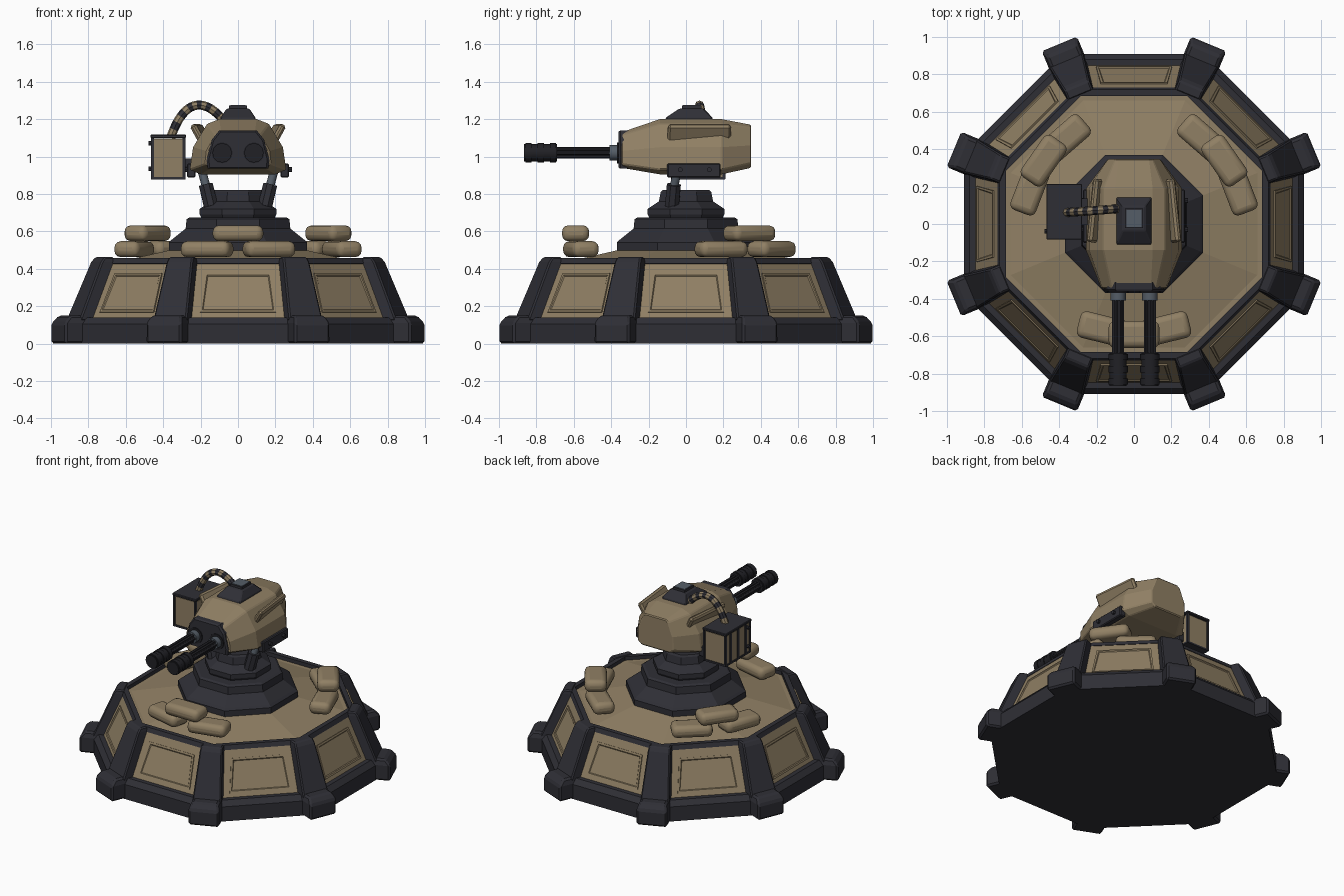
import bpy, bmesh, math
from mathutils import Vector, Matrix

if "Cube" in bpy.data.objects:
    bpy.data.objects.remove(bpy.data.objects["Cube"])


def material(name, rgb):
    m = bpy.data.materials.new(name)
    m.diffuse_color = (*rgb, 1)
    m.use_nodes = True
    m.node_tree.nodes["Principled BSDF"].inputs["Base Color"].default_value = m.diffuse_color
    return m


TAN = material("tan_armour", (0.28, 0.215, 0.128))
DARK = material("dark_frame", (0.028, 0.028, 0.036))
BLACK = material("gun_black", (0.015, 0.015, 0.019))
GREY = material("steel_grey", (0.09, 0.11, 0.135))


def finish(name, bm, mats, bevel=0, segs=1, smooth=False):
    bmesh.ops.recalc_face_normals(bm, faces=bm.faces[:])
    me = bpy.data.meshes.new(name)
    bm.to_mesh(me)
    bm.free()
    for m in mats:
        me.materials.append(m)
    ob = bpy.data.objects.new(name, me)
    bpy.context.collection.objects.link(ob)
    if bevel:
        b = ob.modifiers.new("bevel", 'BEVEL')
        b.width, b.segments = bevel, segs
    if smooth:
        bpy.ops.object.select_all(action='DESELECT')
        ob.select_set(True)
        bpy.context.view_layer.objects.active = ob
        bpy.ops.object.shade_smooth_by_angle(angle=math.radians(40))
    return ob


def loft(name, rings, mats, closed=False, stripe=0, **kw):
    """Skin a list of point rings; cap the ends or close the loop."""
    bm = bmesh.new()
    rows = [[bm.verts.new(p) for p in r] for r in rings]
    n = len(rows[0])
    pairs = list(zip(rows, rows[1:])) + ([(rows[-1], rows[0])] if closed else [])
    for k, (a, b) in enumerate(pairs):
        for i in range(n):
            j = (i + 1) % n
            f = bm.faces.new((a[i], a[j], b[j], b[i]))
            if stripe:
                f.material_index = (k // stripe) % 2
    if not closed:
        bm.faces.new(rows[0])
        bm.faces.new(rows[-1])
    return finish(name, bm, mats, **kw)


def octagon(name, profile, mat, **kw):
    """Octagonal turning from (apothem, z) pairs, flats facing the axes."""
    c = math.cos(math.pi / 8)
    rings = [[(a / c * math.cos(math.pi * (k + .5) / 4),
               a / c * math.sin(math.pi * (k + .5) / 4), z) for k in range(8)]
             for a, z in profile]
    return loft(name, rings, [mat], **kw)


def box(name, loc, size, mat, rot=None, **kw):
    bm = bmesh.new()
    r = rot if rot else Matrix.Identity(4)
    bmesh.ops.create_cube(bm, size=1, matrix=Matrix.Translation(loc) @ r @ Matrix.Diagonal((*size, 1)))
    return finish(name, bm, [mat], **kw)


def rod(name, a, b, r1, mat, r2=None, n=12, smooth=True):
    a, b = Vector(a), Vector(b)
    q = (b - a).to_track_quat('Z', 'Y').to_matrix().to_4x4()
    bm = bmesh.new()
    bmesh.ops.create_cone(bm, cap_ends=True, segments=n, radius1=r1, radius2=r1 if r2 is None else r2,
                          depth=(b - a).length, matrix=Matrix.Translation((a + b) / 2) @ q)
    return finish(name, bm, [mat], smooth=smooth)


# --- Base: skirt, sloped walls, rim, deck
octagon("base_skirt", [(.91, 0), (.91, .105), (.88, .14), (.80, .14)], DARK)
octagon("base_wall", [(.85, .135), (.725, .432)], TAN)
octagon("deck_rim", [(.73, .428), (.718, .458), (.685, .458), (.685, .41)], DARK, closed=True)
octagon("deck", [(.69, .40), (.69, .425), (.35, .503)], TAN)

# --- Wall panels, one on each flat
for k in range(8):
    turn = Matrix.Rotation(k * math.pi / 4, 3, 'Z')

    def plate(grow, lift):
        pts = []
        for s, z, w in ((-1, .165, .203), (1, .165, .203), (1, .375, .178), (-1, .375, .178)):
            z += grow if z < .3 else -grow
            y = .85 - (z - .135) * .421
            pts.append(turn @ Vector((s * (w - grow), -y - lift * .92, z + lift * .39)))
        return pts
    loft("wall_panel", [plate(0, -.004), plate(0, .007), plate(.012, .007), plate(.017, .002)], [TAN])

# --- Corner pillars and feet
for k in range(8):
    turn = Matrix.Rotation((k + .5) * math.pi / 4, 4, 'Z')

    def slab(r0, r1, w, z):
        return [turn @ Vector(p) for p in ((r0, -w, z), (r1, -w, z), (r1, w, z), (r0, w, z))]
    loft("corner_pillar", [slab(.80, .957, .097, .12), slab(.745, .822, .075, .435),
                           slab(.745, .80, .070, .462)], [DARK], bevel=.008)
    loft("corner_foot", [slab(.80, 1.042, .102, 0), slab(.80, 1.042, .102, .11),
                         slab(.80, 1.005, .088, .15)], [DARK], bevel=.012)

# --- Sandbags: three stacks of two plus one
for turn_deg in (0, 125, -125):
    turn = Matrix.Rotation(math.radians(turn_deg), 4, 'Z')
    for x, y, z, tilt in ((-.165, -.562, .505, -14), (.165, -.562, .505, 14), (0, -.59, .59, 0)):
        r = turn @ Matrix.Rotation(math.radians(tilt), 4, 'Z')
        box("sandbag", turn @ Vector((x, y, z)), (.27, .145, .085), TAN, rot=r,
            bevel=.034, segs=3, smooth=True)

# --- Pedestal
octagon("pedestal_foot", [(.37, .49), (.37, .54), (.355, .555), (.28, .615), (.275, .665), (.26, .675), (.2, .675)], DARK)
octagon("pedestal_collar", [(.19, .66), (.205, .69), (.205, .72), (.145, .76), (.135, .81), (.125, .822)], DARK)

# --- Support struts
for s in (-1, 1):
    rod("strut_sleeve", (s * .145, -.075, .735), (s * .172, -.065, .85), .04, DARK, n=8)
    rod("strut_piston", (s * .165, -.068, .82), (s * .195, -.045, .93), .023, GREY)

# --- Turret shell: (width, height) half sections along y
mid = [(.10, 1.2), (.165, 1.175), (.24, 1.05), (.258, .93), (.20, .905)]
sections = [(-.345, [(.09, 1.13), (.12, 1.115), (.168, 1.03), (.175, .96), (.14, .94)]),
            (-.14, mid), (.19, mid),
            (.348, [(.08, 1.17), (.10, 1.155), (.138, 1.06), (.14, .965), (.11, .94)])]
loft("turret_shell", [[(w, y, z) for w, z in h] + [(-w, y, z) for w, z in reversed(h)]
                      for y, h in sections], [TAN], bevel=.006)

# --- Gun mask on the turret front
half = [(.10, 1.14), (.14, 1.09), (.168, .98), (.162, .935)]
outline = half + [(-x, z) for x, z in reversed(half)]
loft("gun_mask", [[(x * f, y, 1.03 + (z - 1.03) * f) for x, z in outline]
                  for y, f in ((-.31, 1), (-.35, 1), (-.362, .93))], [DARK])

for s in (-1, 1):
    # --- Guns
    x, z = s * .085, 1.02

    def along(name, y0, y1, r, mat, n=12):
        rod(name, (x, y0, z), (x, y1, z), r, mat, n=n)
    along("gun_port", -.35, -.369, .056, BLACK, 16)
    along("gun_sleeve", -.36, -.41, .041, GREY)
    along("barrel_core", -.40, -.70, .022, BLACK)
    for i in range(6):
        a = i * math.pi / 3
        dx, dz = .023 * math.cos(a), .023 * math.sin(a)
        rod("barrel_tube", (x + dx, -.40, z + dz), (x + dx, -.70, z + dz), .011, BLACK, n=6)
    along("muzzle", -.69, -.865, .046, BLACK)
    for y in (-.695, -.76, -.825):
        along("muzzle_band", y, y - .033, .052, BLACK)

    # --- Side hinge plates with bolts
    box("hinge_plate", (s * .25, .042, .925), (.045, .285, .075), DARK, bevel=.006)
    for y in (-.03, .125):
        rod("hinge_bolt", (s * .26, y, .93), (s * .288, y, .93), .013, DARK, n=8)
    # --- Raised shoulder ribs
    r = Matrix.Rotation(s * math.radians(6), 4, 'Z') @ Matrix.Rotation(s * math.radians(29), 4, 'Y')
    box("shoulder_rib", (s * .198, .07, 1.118), (.035, .34, .12), TAN, rot=r, bevel=.012)

# --- Roof sight
def square(x, y0, y1, z):
    return [(-x, y0, z), (x, y0, z), (x, y1, z), (-x, y1, z)]


loft("roof_sight", [square(.097, -.115, .145, 1.19), square(.092, -.105, .14, 1.21),
                    square(.06, -.035, .095, 1.257)], [DARK], bevel=.006)
box("sight_cap", (0, .03, 1.262), (.095, .105, .02), DARK)
box("sight_lens", (0, .03, 1.272), (.082, .09, .006), GREY)

# --- Ammunition box
cx, cy = -.373, .065
box("ammo_box", (cx, cy, .992), (.172, .275, .21), TAN, bevel=.004)
box("ammo_lid", (cx, cy, 1.108), (.19, .298, .018), DARK, bevel=.004)
box("ammo_tray", (cx, cy, .884), (.182, .287, .012), DARK)
for sx in (-1, 1):
    for sy in (-1, 1):
        box("ammo_post", (cx + sx * .084, cy + sy * .137, .99), (.014, .016, .22), DARK)
for y in (-.02, .065, .15):
    box("ammo_rib", (cx - .086, y, .99), (.01, .02, .21), DARK)
for z in (.935, 1.07):
    rod("ammo_bolt", (cx - .08, -.04, z), (cx - .105, -.04, z), .012, DARK, n=8)
box("ammo_bracket", (-.262, cy, .96), (.06, .14, .06), DARK)

# --- Striped feed hose arching from box to roof
p = [Vector(v) for v in ((-.36, .062, 1.10), (-.29, .065, 1.31), (-.18, .075, 1.32), (-.075, .082, 1.19))]
rings = []
for i in range(27):
    t = i / 26
    u = 1 - t
    c = u**3 * p[0] + 3 * u * u * t * p[1] + 3 * u * t * t * p[2] + t**3 * p[3]
    d = (u * u * (p[1] - p[0]) + 2 * u * t * (p[2] - p[1]) + t * t * (p[3] - p[2])).normalized()
    side = Vector((0, 1, 0))
    up = d.cross(side).normalized()
    rings.append([c + .024 * (math.cos(a) * side + math.sin(a) * up)
                  for a in (k * math.pi / 4 for k in range(8))])
loft("feed_hose", rings, [TAN, DARK], stripe=2, smooth=True)
